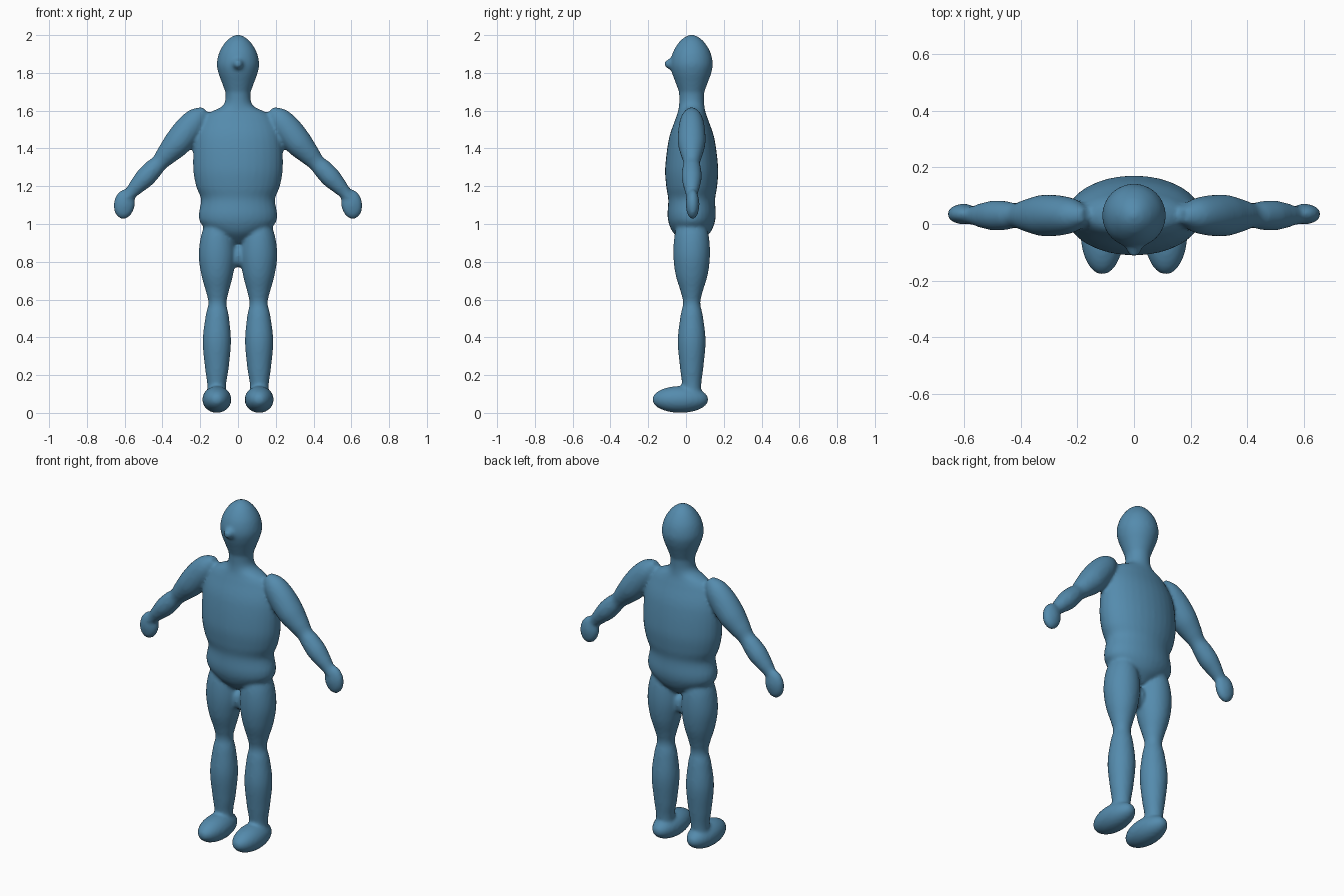
import bpy
import bmesh
from math import cos, sin, pi
from mathutils import Matrix, Vector

if "Cube" in bpy.data.objects:
    bpy.data.objects.remove(bpy.data.objects["Cube"])

SIDES = 32
STEPS = 6
MID_Y = 0.03


def smooth_path(keys):
    """Catmull-Rom samples through the key rings."""
    pts = [Vector(k) for k in keys]
    pts = [pts[0]] + pts + [pts[-1]]
    out = []
    for a, b, c, d in zip(pts, pts[1:], pts[2:], pts[3:]):
        for i in range(STEPS):
            t = i / STEPS
            out.append(b + (c - a) * (t / 2)
                       + (a * 2 - b * 5 + c * 4 - d) * (t * t / 2)
                       + (b * 3 - a - c * 3 + d) * (t ** 3 / 2))
    return out + [pts[-1]]


def loft(bm, keys, side=1):
    """Tube of elliptical rings; each key is x, z, width radius, depth radius."""
    path = smooth_path(keys)
    rings = []
    for i, (x, z, rw, rd) in enumerate(path):
        along = path[min(i + 1, len(path) - 1)] - path[max(i - 1, 0)]
        across = Vector((-along[1], along[0])).normalized()
        ring = []
        for k in range(SIDES):
            a = 2 * pi * k / SIDES
            ring.append(bm.verts.new((side * (x + across.x * rw * cos(a)),
                                      MID_Y + rd * sin(a),
                                      z + across.y * rw * cos(a))))
        rings.append(ring)
    for low, high in zip(rings, rings[1:]):
        for k in range(SIDES):
            n = (k + 1) % SIDES
            bm.faces.new((low[k], low[n], high[n], high[k]))
    bm.faces.new(rings[0])
    bm.faces.new(rings[-1])


def ellipsoid(bm, centre, radii, turn=Matrix()):
    bmesh.ops.create_uvsphere(
        bm, u_segments=SIDES, v_segments=20, radius=1,
        matrix=Matrix.Translation(centre) @ turn @ Matrix.Diagonal((*radii, 1)))


bm = bmesh.new()

# Torso and neck, from the crotch up
loft(bm, [(0, 0.90, 0.03, 0.04), (0, 0.95, 0.13, 0.095), (0, 1.00, 0.195, 0.12),
          (0, 1.05, 0.208, 0.128), (0, 1.13, 0.196, 0.124), (0, 1.20, 0.222, 0.135),
          (0, 1.30, 0.238, 0.140), (0, 1.45, 0.230, 0.121), (0, 1.55, 0.190, 0.088),
          (0, 1.59, 0.150, 0.074), (0, 1.62, 0.088, 0.068), (0, 1.66, 0.067, 0.066),
          (0, 1.74, 0.070, 0.070)])
ellipsoid(bm, (0, MID_Y, 0.83), (0.035, 0.05, 0.06))

# Head and blunt nose
loft(bm, [(0, 1.68, 0.060, 0.060), (0, 1.75, 0.086, 0.086), (0, 1.80, 0.104, 0.104),
          (0, 1.85, 0.112, 0.112), (0, 1.91, 0.099, 0.099), (0, 1.96, 0.069, 0.069),
          (0, 1.99, 0.036, 0.036), (0, 2.003, 0.004, 0.004)])
bmesh.ops.create_cone(
    bm, cap_ends=True, segments=SIDES, radius1=0.055, radius2=0.016, depth=0.075,
    matrix=Matrix.Translation((0, -0.074, 1.847)) @ Matrix.Rotation(pi / 2, 4, "X"))

for side in (-1, 1):
    # Arm: shoulder, upper arm, elbow, forearm, wrist
    loft(bm, [(0.172, 1.602, 0.025, 0.025), (0.212, 1.562, 0.060, 0.056),
              (0.260, 1.505, 0.074, 0.070), (0.320, 1.430, 0.073, 0.073),
              (0.375, 1.370, 0.058, 0.058), (0.415, 1.325, 0.046, 0.044),
              (0.450, 1.290, 0.051, 0.050), (0.492, 1.245, 0.053, 0.053),
              (0.535, 1.200, 0.043, 0.044), (0.568, 1.163, 0.034, 0.033),
              (0.595, 1.130, 0.030, 0.030)], side)
    # Hand
    ellipsoid(bm, (side * 0.602, MID_Y + 0.005, 1.105), (0.056, 0.036, 0.079),
              Matrix.Rotation(-side * 0.15, 4, "Y"))
    # Leg: thigh, knee, calf, ankle
    loft(bm, [(0.105, 1.02, 0.060, 0.070), (0.109, 0.93, 0.088, 0.092),
              (0.110, 0.83, 0.098, 0.097), (0.110, 0.73, 0.084, 0.085),
              (0.109, 0.64, 0.060, 0.058), (0.109, 0.58, 0.048, 0.046),
              (0.110, 0.51, 0.062, 0.060), (0.112, 0.38, 0.075, 0.074),
              (0.112, 0.24, 0.063, 0.062), (0.113, 0.15, 0.050, 0.051),
              (0.113, 0.07, 0.050, 0.050)], side)
    # Foot
    ellipsoid(bm, (side * 0.112, -0.03, 0.071), (0.077, 0.149, 0.071))

bmesh.ops.recalc_face_normals(bm, faces=bm.faces)
mesh = bpy.data.meshes.new("body")
bm.to_mesh(mesh)
bm.free()
body = bpy.data.objects.new("body", mesh)
bpy.context.collection.objects.link(body)

# One flat blue
blue = bpy.data.materials.new("steel blue")
blue.use_nodes = True
colour = (0.09, 0.26, 0.42, 1)
blue.diffuse_color = colour
blue.node_tree.nodes["Principled BSDF"].inputs["Base Color"].default_value = colour
mesh.materials.append(blue)

# Fuse the parts into one skin and soften the joints
fuse = body.modifiers.new("fuse", "REMESH")
fuse.mode = "VOXEL"
fuse.voxel_size = 0.01
fuse.use_smooth_shade = True
soften = body.modifiers.new("soften", "SMOOTH")
soften.factor = 0.5
soften.iterations = 5
bpy.context.view_layer.objects.active = body
body.select_set(True)
for name in ("fuse", "soften"):
    bpy.ops.object.modifier_apply(modifier=name)
bpy.ops.object.shade_smooth()
